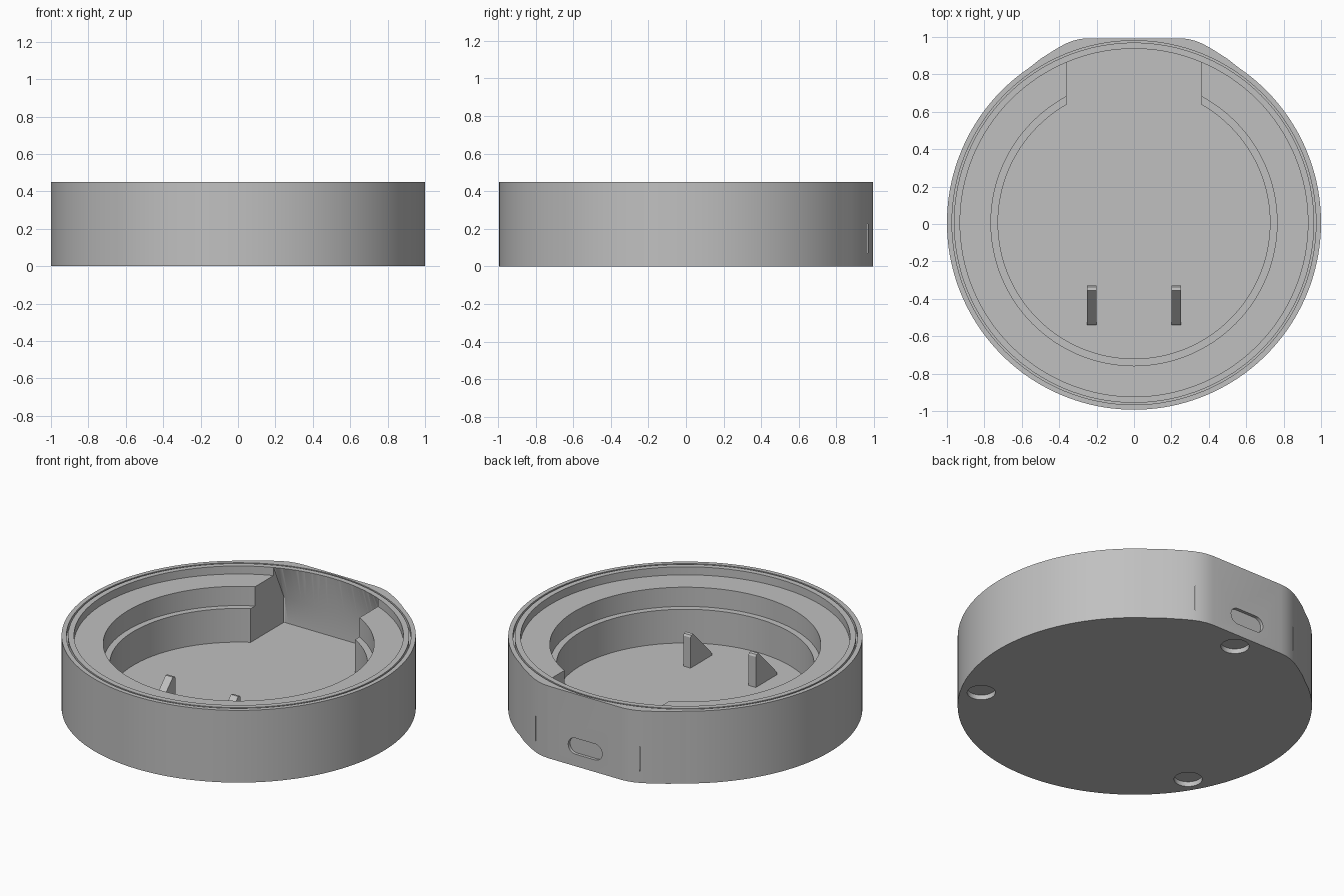
import bpy, bmesh, math

if "Cube" in bpy.data.objects:
    bpy.data.objects.remove(bpy.data.objects["Cube"])

CY = 0.007          # y of the circular body centre
HEIGHT = 0.45
FLOOR = 0.07
SEG = 128

grey = bpy.data.materials.new("grey_plastic")
grey.diffuse_color = (0.53, 0.53, 0.53, 1)
grey.use_nodes = True
grey.node_tree.nodes["Principled BSDF"].inputs["Base Color"].default_value = grey.diffuse_color


def finish(name, bm):
    bmesh.ops.remove_doubles(bm, verts=bm.verts, dist=1e-5)
    bmesh.ops.recalc_face_normals(bm, faces=bm.faces)
    me = bpy.data.meshes.new(name)
    bm.to_mesh(me)
    bm.free()
    me.materials.append(grey)
    ob = bpy.data.objects.new(name, me)
    bpy.context.collection.objects.link(ob)
    return ob


def prism(name, pts, vec):
    """Extrude a closed outline of 3D points along vec."""
    bm = bmesh.new()
    face = bm.faces.new([bm.verts.new(p) for p in pts])
    ext = bmesh.ops.extrude_face_region(bm, geom=[face])
    bmesh.ops.translate(bm, vec=vec, verts=[g for g in ext["geom"] if isinstance(g, bmesh.types.BMVert)])
    return finish(name, bm)


def lathe(name, prof, closed_ring=False):
    """Spin an (r, z) profile around the body axis."""
    bm = bmesh.new()
    rings = []
    for r, z in prof:
        rings.append([bm.verts.new((r * math.cos(2 * math.pi * i / SEG),
                                    CY + r * math.sin(2 * math.pi * i / SEG), z)) for i in range(SEG)])
    pairs = list(zip(rings, rings[1:]))
    if closed_ring:
        pairs.append((rings[-1], rings[0]))
    else:
        bm.faces.new(rings[0])
        bm.faces.new(rings[-1])
    for a, b in pairs:
        for i in range(SEG):
            j = (i + 1) % SEG
            bm.faces.new((a[i], a[j], b[j], b[i]))
    return finish(name, bm)


def cut(body, cutter):
    m = body.modifiers.new("cut", "BOOLEAN")
    m.operation = "DIFFERENCE"
    m.solver = "EXACT"
    m.object = cutter
    bpy.ops.object.select_all(action="DESELECT")
    bpy.context.view_layer.objects.active = body
    body.select_set(True)
    bpy.ops.object.modifier_apply(modifier=m.name)
    bpy.data.objects.remove(cutter)


# Body outline: a circle with a flattened, shouldered back
shoulder = [(0.50, 0.883), (0.42, 0.934), (0.37, 0.962), (0.33, 0.979), (0.29, 0.989), (0.25, 0.993)]
start = math.acos(0.56)
sweep = 2 * math.pi - (math.pi - 2 * start)
arc = [(math.cos(math.pi - start + sweep * i / SEG),
        CY + math.sin(math.pi - start + sweep * i / SEG)) for i in range(SEG + 1)]
outline = arc + shoulder + [(-x, y) for x, y in reversed(shoulder)]
body = prism("round_housing", [(x, y, 0) for x, y in outline], (0, 0, HEIGHT))

# Stepped round cavity and the thin groove in the rim
cut(body, lathe("cavity_cutter", [(0.727, FLOOR), (0.727, 0.28), (0.765, 0.28), (0.765, 0.40),
                                  (0.93, 0.40), (0.93, 0.6)]))
cut(body, lathe("groove_cutter", [(0.963, 0.42), (0.973, 0.42), (0.973, 0.6), (0.963, 0.6)], True))

# Back bay: straight wall low down, blending up into the round rim
bm = bmesh.new()
cols = []
N = 24
for i in range(N + 1):
    x = -0.36 + 0.72 * i / N
    rim = CY + math.sqrt(0.93 ** 2 - x * x)
    cols.append([bm.verts.new((x, y, z)) for y, z in
                 [(0.5, FLOOR), (0.967, FLOOR), (0.967, 0.225), (rim, HEIGHT), (rim, 0.55), (0.5, 0.55)]])
for a, b in zip(cols, cols[1:]):
    for k in range(6):
        n = (k + 1) % 6
        bm.faces.new((a[k], a[n], b[n], b[k]))
bm.faces.new(cols[0])
bm.faces.new(cols[-1])
bmesh.ops.triangulate(bm, faces=bm.faces)
cut(body, finish("bay_cutter", bm))

# Pill-shaped port recess in the flat back
pill = []
for i in range(34):
    side = 1 if i < 17 else -1
    a = -math.pi / 2 + math.pi * (i % 17) / 16 + (0 if side > 0 else math.pi)
    pill.append((side * 0.067 + 0.05 * math.cos(a), 0.974, 0.125 + 0.05 * math.sin(a)))
cut(body, prism("port_cutter", pill, (0, 0.2, 0)))

# Three round foot recesses underneath
for deg in (90, 210, 330):
    cx = 0.88 * math.cos(math.radians(deg))
    cy = CY + 0.88 * math.sin(math.radians(deg))
    ring = [(cx + 0.08 * math.cos(math.pi * i / 20), cy + 0.08 * math.sin(math.pi * i / 20), -0.1)
            for i in range(40)]
    cut(body, prism("foot_cutter", ring, (0, 0, 0.13)))

bpy.ops.object.shade_smooth_by_angle(angle=math.radians(25))

# Two wedge-shaped support fins on the floor
fin = [(-0.33, FLOOR - 0.01), (-0.33, 0.26), (-0.337, 0.272), (-0.355, 0.275), (-0.54, 0.085), (-0.54, FLOOR - 0.01)]
for name, x in (("left_fin", -0.25), ("right_fin", 0.20)):
    prism(name, [(x, y, z) for y, z in fin], (0.05, 0, 0))
